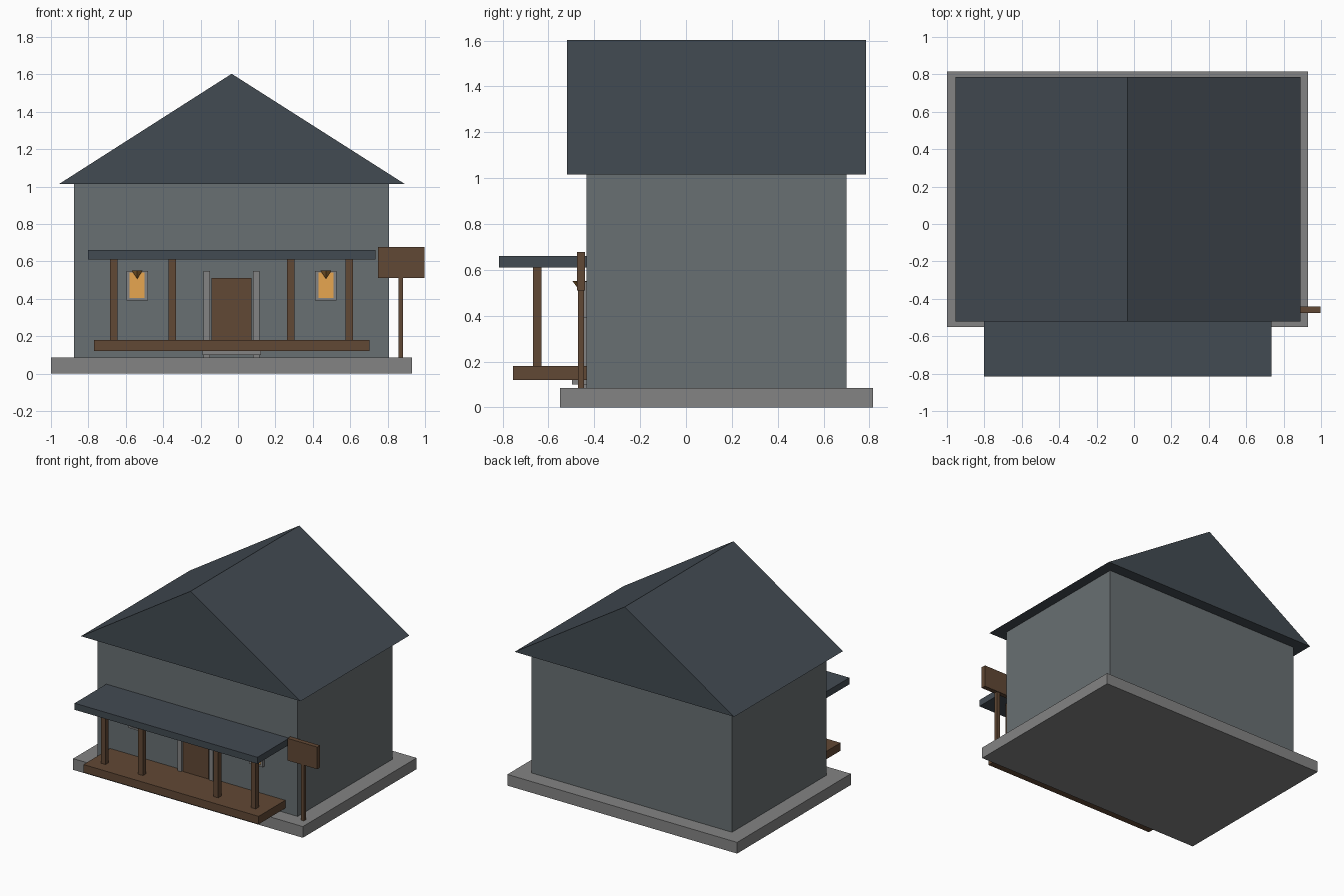
import bpy, bmesh

if "Cube" in bpy.data.objects:
    bpy.data.objects.remove(bpy.data.objects["Cube"])


def material(name, rgb):
    m = bpy.data.materials.new(name)
    m.diffuse_color = (*rgb, 1)
    m.use_nodes = True
    m.node_tree.nodes["Principled BSDF"].inputs["Base Color"].default_value = m.diffuse_color
    return m


WALL = material("slate_wall", (0.14, 0.16, 0.17))
ROOF = material("dark_roof", (0.055, 0.07, 0.085))
WOOD = material("wood", (0.12, 0.065, 0.035))
STONE = material("stone", (0.23, 0.23, 0.23))
GLOW = material("lit_glass", (0.8, 0.38, 0.08))
BRASS = material("brass", (0.35, 0.17, 0.04))


def finish(name, bm, mat):
    bmesh.ops.recalc_face_normals(bm, faces=bm.faces)
    me = bpy.data.meshes.new(name)
    bm.to_mesh(me)
    bm.free()
    me.materials.append(mat)
    ob = bpy.data.objects.new(name, me)
    bpy.context.collection.objects.link(ob)
    return ob


def box(name, x, y, z, mat):
    bm = bmesh.new()
    bmesh.ops.create_cube(bm, size=1)
    for v in bm.verts:
        for i, (lo, hi) in enumerate((x, y, z)):
            v.co[i] = lo if v.co[i] < 0 else hi
    return finish(name, bm, mat)


def extrude_profile(name, pts, y0, y1, mat):
    bm = bmesh.new()
    face = bm.faces.new([bm.verts.new((x, y0, z)) for x, z in pts])
    new = bmesh.ops.extrude_face_region(bm, geom=[face])["geom"]
    for v in new:
        if isinstance(v, bmesh.types.BMVert):
            v.co.y = y1
    return finish(name, bm, mat)


# House body
box("foundation", (-1.0, 0.93), (-0.55, 0.815), (0, 0.085), STONE)
box("walls", (-0.877, 0.806), (-0.435, 0.70), (0.085, 1.015), WALL)
extrude_profile("gable_roof", [(-0.955, 1.015), (0.89, 1.015), (-0.034, 1.603)],
                -0.52, 0.785, ROOF)

# Porch
box("porch_deck", (-0.77, 0.702), (-0.755, -0.435), (0.12, 0.18), WOOD)
box("porch_roof", (-0.802, 0.734), (-0.815, -0.435), (0.61, 0.66), ROOF)
for i, x in enumerate((-0.665, -0.351, 0.281, 0.596)):
    box(f"porch_post_{i + 1}", (x - 0.02, x + 0.02), (-0.668, -0.63), (0.18, 0.61), WOOD)

# Door with side jambs and sill
box("door", (-0.142, 0.072), (-0.455, -0.43), (0.115, 0.51), WOOD)
for side, x in (("left", -0.167), ("right", 0.097)):
    box(f"door_jamb_{side}", (x - 0.017, x + 0.017), (-0.465, -0.43), (0.085, 0.55), STONE)
box("door_sill", (-0.19, 0.122), (-0.498, -0.43), (0.10, 0.12), STONE)

# Windows with frame, lit pane and lamp
for side, x in (("left", -0.539), ("right", 0.47)):
    box(f"window_pane_{side}", (x - 0.04, x + 0.04), (-0.452, -0.43), (0.405, 0.54), GLOW)
    for s in (-1, 1):
        a, b = sorted((x + s * 0.04, x + s * 0.057))
        box(f"window_jamb_{side}", (a, b), (-0.46, -0.43), (0.392, 0.55), STONE)
    for n, z in (("sill", (0.392, 0.405)), ("lintel", (0.54, 0.55))):
        box(f"window_{n}_{side}", (x - 0.04, x + 0.04), (-0.46, -0.43), z, STONE)
    bm = bmesh.new()
    bmesh.ops.create_cone(bm, cap_ends=True, segments=6, radius1=0, radius2=0.034, depth=0.045)
    bmesh.ops.remove_doubles(bm, verts=bm.verts, dist=1e-5)
    lamp = finish(f"lamp_{side}", bm, BRASS)
    lamp.location = (x, -0.462, 0.529)

# Hanging board on its post
box("board_post", (0.857, 0.883), (-0.471, -0.445), (0.085, 0.51), WOOD)
box("board", (0.748, 0.998), (-0.475, -0.44), (0.51, 0.678), WOOD)
